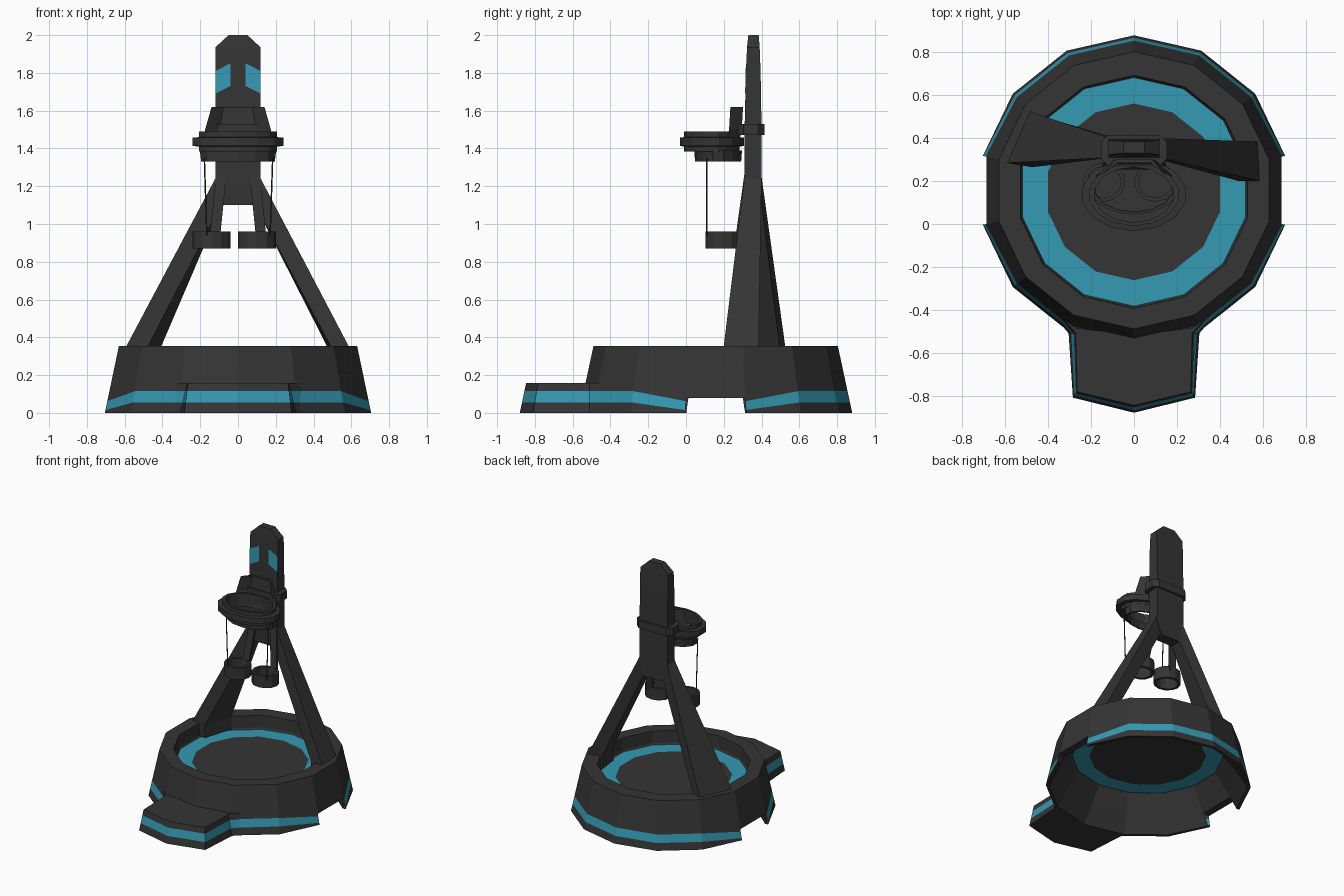
import bpy, bmesh, math

if "Cube" in bpy.data.objects:
    bpy.data.objects.remove(bpy.data.objects["Cube"])


def material(name, rgb):
    m = bpy.data.materials.new(name)
    m.diffuse_color = (*rgb, 1)
    m.use_nodes = True
    m.node_tree.nodes["Principled BSDF"].inputs["Base Color"].default_value = m.diffuse_color
    return m


DARK = material("charcoal", (0.035, 0.035, 0.035))
TEAL = material("teal", (0.035, 0.32, 0.45))


def finish(name, bm, recalc=True):
    if recalc:
        bmesh.ops.recalc_face_normals(bm, faces=bm.faces)
    me = bpy.data.meshes.new(name)
    bm.to_mesh(me)
    bm.free()
    me.materials.append(DARK)
    me.materials.append(TEAL)
    ob = bpy.data.objects.new(name, me)
    bpy.context.collection.objects.link(ob)
    return ob


def loft(name, rings, teal=(), start=True, end=True, closed=False, skip=None, recalc=True):
    """Skin a stack of rings; bands listed in teal are coloured."""
    bm = bmesh.new()
    vs = [[bm.verts.new(p) for p in r] for r in rings]
    n = len(rings[0])
    for b in range(len(vs) if closed else len(vs) - 1):
        lo, hi = vs[b], vs[(b + 1) % len(vs)]
        for i in range(n):
            if skip and skip(b, i):
                continue
            j = (i + 1) % n
            f = bm.faces.new((lo[i], lo[j], hi[j], hi[i]))
            f.material_index = int(b in teal)
    if not closed and start:
        bm.faces.new(vs[0][::-1])
    if not closed and end:
        bm.faces.new(vs[-1])
    return finish(name, bm, recalc)


def ellipse(cx, cy, rx, ry, z, n=14):
    return [(cx + rx * math.sin(2 * math.pi * -i / n), cy + ry * math.cos(2 * math.pi * i / n), z)
            for i in range(n)]


def box_ring(hx, y0, y1, z):
    return [(hx, y0, z), (hx, y1, z), (-hx, y1, z), (-hx, y0, z)]


def chamfered(hx, y0, y1, z, c):
    return [(hx - c, y0, z), (hx, y0 + c, z), (hx, y1 - c, z), (hx - c, y1, z),
            (c - hx, y1, z), (-hx, y1 - c, z), (-hx, y0 + c, z), (c - hx, y0, z)]


# Basin: 14-sided shell with side notches, recessed floor and conical underside
CY = 0.157
NOTCH = (3, 4, 10, 11)


def wall_ring(z_main, z_notch, r0=.723, slope=.215):
    out = []
    for i in range(14):
        z = z_notch if i in NOTCH else z_main
        r = r0 - slope * z
        out.append((*ellipse(0, CY, r, r, z)[i][:2], z))
    return out


def notched(b, i):
    return b < 3 and i in (3, 10)


LEVELS = ((0, 0), (.055, .015), (.115, .062), (.135, .08))
rings = [wall_ring(*z) for z in LEVELS + ((.355, .355),)]
rings += [ellipse(0, CY - .007, r, r, z) for r, z in
          ((.543, .355), (.54, .262), (.533, .25), (.412, .25))]
loft("basin", rings, teal=(1, 7), start=False, skip=notched, recalc=False)
under = [wall_ring(*z, r0=.70, slope=.66) for z in LEVELS]
under.append(ellipse(0, CY - .007, .533, .533, .249))
loft("underside", [r[::-1] for r in under], start=False, end=False,
     skip=lambda b, i: b < 3 and i in (2, 9), recalc=False)
# Thin lips joining outer wall and underside
loft("foot_rim", [under[0], rings[0]], start=False, end=False,
     skip=lambda b, i: i in (3, 10), recalc=False)
loft("notch_lip", [under[3], rings[3]], start=False, end=False,
     skip=lambda b, i: i not in (3, 10), recalc=False)


# Front step with teal band
def step_ring(inset, z):
    half = [(.305 - inset, -.485), (.36 - inset, -.445), (.305 - inset, -.51),
            (.285 - inset * .6, -.81 + inset * .8)]
    left = [(-x, y) for x, y in half]
    return [(x, y, z) for x, y in left + [(0, -.88 + inset)] + half[::-1] + [(0, -.55 + .2 * z)]]


loft("front_step", [step_ring(.0, 0), step_ring(.012, .055), step_ring(.024, .115),
                    step_ring(.034, .158)], teal=(1,))

# Two splayed legs, standing at different angles on the rim
LEGS = {
    "left_leg": (-1, [(-.485, .525), (-.59, .285), (-.475, .265), (-.405, .495)]),
    "right_leg": (1, [(.575, .385), (.585, .2), (.49, .2), (.47, .36)]),
}
for name, (s, foot) in LEGS.items():
    top = [(s * .115, .40, 1.25), (s * .115, .31, 1.25), (s * .065, .315, 1.15), (s * .065, .395, 1.15)]
    loft(name, [[(x * .99, y, .26) for x, y in foot], [(x, y, .355) for x, y in foot], top])

# Upright post and collar
loft("post", [box_ring(*s) for s in (
    (.08, .315, .40, 1.10), (.12, .31, .40, 1.19), (.12, .31, .40, 1.5),
    (.12, .317, .395, 1.8), (.12, .323, .39, 1.935), (.05, .33, .385, 2.0))])
loft("collar", [chamfered(.155, .27, .415, z, .035) for z in (1.47, 1.53)])

# Teal panels flush on the post front
for s, side in ((-1, "left"), (1, "right")):
    def panel(dy):
        return [(s * x, .31 + (z - 1.5) * .0255 + dy, z) for x, z in
                ((.041, 1.73), (.12, 1.69), (.12, 1.81), (.041, 1.85))]
    loft(side + "_panel", [panel(-.002), panel(.002)], teal=(0,)).data.polygons.foreach_set(
        "material_index", [1] * 6)

# Hoop with flange, lower ring and curved back shield
loft("hoop", [ellipse(0, .137, r, r * .69, z) for r, z in (
    (.212, 1.385), (.212, 1.41), (.246, 1.413), (.246, 1.457), (.212, 1.46), (.212, 1.49),
    (.187, 1.49), (.187, 1.385))], closed=True)
loft("lower_hoop", [ellipse(0, .17, r, r * .61, z) for r, z in (
    (.2, 1.33), (.207, 1.388), (.187, 1.388), (.185, 1.33))], closed=True)
loft("back_shield", [[(-hx, y, z), (-hx * .55, y + .05, z), (hx * .55, y + .05, z), (hx, y, z),
                      (hx * .6, y + .067, z), (-hx * .6, y + .067, z)]
                     for hx, y, z in ((.19, .205, 1.39), (.174, .228, 1.5), (.14, .235, 1.62))])

# Hanging cups, straps and thin wires
for side, cx, strap_s, wx in (("left", -.14, -1, -.165), ("right", .10, 1, .17)):
    loft(side + "_cup", [ellipse(cx, .195, r, r * .92, z, 12) for r, z in (
        (.1, .87), (.1, .96), (.08, .96), (.08, .87))], closed=True)

    def cross(x0, x1, y0, y1, z):
        return [(strap_s * x0, y0, z), (strap_s * x1, y0, z),
                (strap_s * x1, y1, z), (strap_s * x0, y1, z)]
    loft(side + "_strap", [cross(.095, .15, .262, .28, .93), cross(.06, .115, .31, .33, 1.27)])
    loft(side + "_wire", [ellipse(x, .11, .004, .004, z, 5)
                          for x, z in ((wx, .94), (wx * 1.08, 1.35))])
